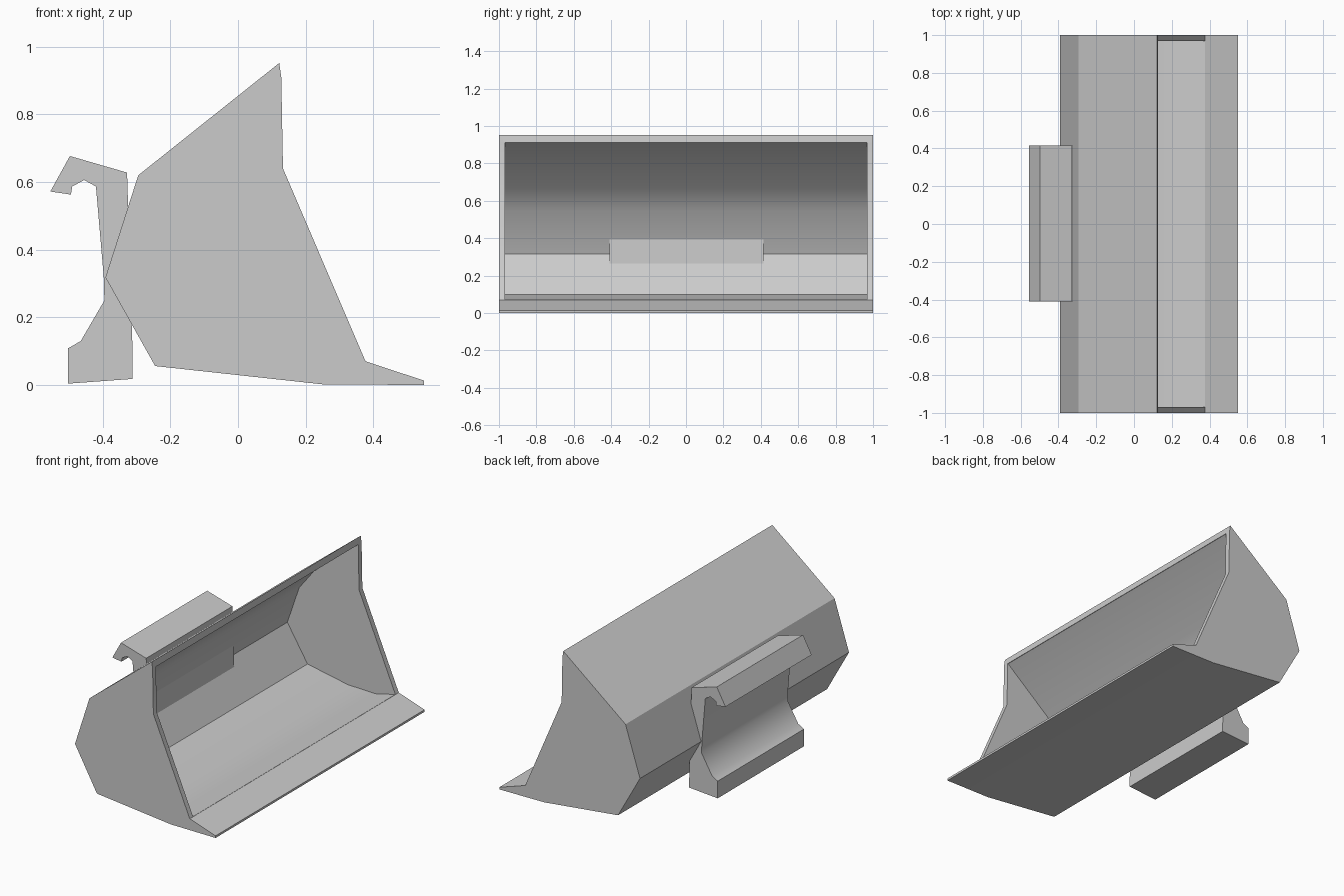
import bpy
import bmesh
import math

cube = bpy.data.objects.get("Cube")
if cube:
    bpy.data.objects.remove(cube, do_unlink=True)

# Single painted-steel colour
steel = bpy.data.materials.new("light grey steel")
steel.use_nodes = True
GREY = (0.6, 0.6, 0.6, 1.0)
steel.diffuse_color = GREY
steel.node_tree.nodes["Principled BSDF"].inputs["Base Color"].default_value = GREY


def prism(name, profile, y0, y1):
    """Extrude a closed (x, z) profile from y0 to y1."""
    bm = bmesh.new()
    face = bm.faces.new([bm.verts.new((x, y0, z)) for x, z in profile])
    grown = bmesh.ops.extrude_face_region(bm, geom=[face])["geom"]
    verts = [v for v in grown if isinstance(v, bmesh.types.BMVert)]
    bmesh.ops.translate(bm, verts=verts, vec=(0, y1 - y0, 0))
    bmesh.ops.recalc_face_normals(bm, faces=bm.faces[:])
    mesh = bpy.data.meshes.new(name)
    bm.to_mesh(mesh)
    bm.free()
    mesh.materials.append(steel)
    obj = bpy.data.objects.new(name, mesh)
    bpy.context.collection.objects.link(obj)
    return obj


def activate(obj):
    bpy.ops.object.select_all(action="DESELECT")
    obj.select_set(True)
    bpy.context.view_layer.objects.active = obj


# Bucket: outer side outline, with the flat cutting lip along the bottom
outer = [(0.122, 0.952), (-0.295, 0.62), (-0.392, 0.318), (-0.245, 0.056),
         (0.25, 0.002), (0.55, 0.0), (0.55, 0.013), (0.377, 0.07),
         (0.133, 0.64), (0.128, 0.91)]
bucket = prism("bucket", outer, -1.0, 1.0)

# Hollow: curved floor, sloped back and curved top, open past the mouth
inner = [(0.6, 0.074), (0.375, 0.071), (0.25, 0.04), (0.06, 0.045),
         (-0.212, 0.098), (-0.347, 0.315), (-0.268, 0.545),
         (-0.172, 0.668), (0.125, 0.912), (0.6, 0.912)]
hollow = prism("bucket_hollow_cutter", inner, -0.968, 0.968)
hollow.hide_render = True

cut = bucket.modifiers.new("hollow", "BOOLEAN")
cut.operation = "DIFFERENCE"
cut.solver = "EXACT"
cut.object = hollow
activate(bucket)
bpy.ops.object.modifier_apply(modifier=cut.name)
bpy.data.objects.remove(hollow, do_unlink=True)

# Rear coupler: hook on top, plate through the back wall, foot below
coupler = [(-0.555, 0.572), (-0.497, 0.677), (-0.328, 0.628), (-0.325, 0.53),
           (-0.313, 0.19), (-0.312, 0.018), (-0.503, 0.004), (-0.503, 0.108),
           (-0.465, 0.13), (-0.395, 0.25), (-0.397, 0.32), (-0.42, 0.587),
           (-0.455, 0.606), (-0.49, 0.587), (-0.494, 0.563)]
hitch = prism("rear_coupler", coupler, -0.41, 0.415)

# Soft bends stay smooth, folded corners stay crisp
for part in (bucket, hitch):
    activate(part)
    bpy.ops.object.shade_smooth_by_angle(angle=math.radians(32))
